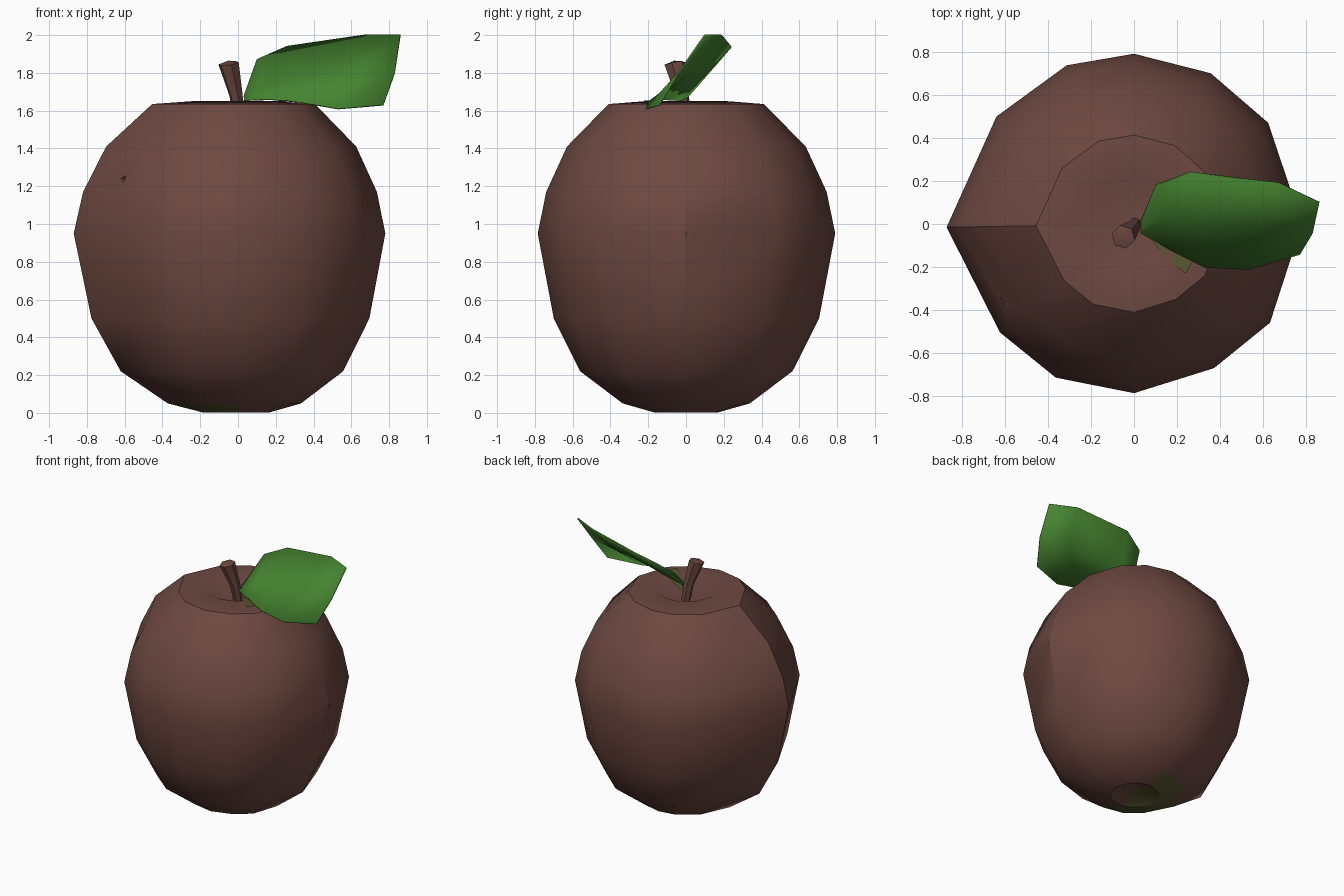
import bpy, bmesh, math
from mathutils import Vector

if "Cube" in bpy.data.objects:
    bpy.data.objects.remove(bpy.data.objects["Cube"])


def material(name, rgb):
    m = bpy.data.materials.new(name)
    m.diffuse_color = (*rgb, 1)
    m.use_nodes = True
    m.node_tree.nodes["Principled BSDF"].inputs["Base Color"].default_value = m.diffuse_color
    return m


BROWN = material("brown skin", (0.155, 0.066, 0.053))
GREEN = material("leaf green", (0.06, 0.23, 0.03))
OLIVE = material("olive", (0.10, 0.09, 0.03))


def make(name, verts, faces, mats, smooth=None):
    me = bpy.data.meshes.new(name)
    me.from_pydata(verts, [], faces)
    bm = bmesh.new()
    bm.from_mesh(me)
    bmesh.ops.recalc_face_normals(bm, faces=bm.faces)
    bm.to_mesh(me)
    bm.free()
    for m in mats:
        me.materials.append(m)
    ob = bpy.data.objects.new(name, me)
    bpy.context.collection.objects.link(ob)
    if smooth:
        bpy.ops.object.select_all(action='DESELECT')
        ob.select_set(True)
        bpy.context.view_layer.objects.active = ob
        bpy.ops.object.shade_smooth_by_angle(angle=math.radians(smooth))
    return ob


def loft(rings, bottom, top):
    """Closed skin through equal rings, with a fan at either end."""
    n = len(rings[0])
    verts = [bottom] + [p for r in rings for p in r] + [top]
    faces = []
    for j in range(n):
        k = (j + 1) % n
        faces.append((0, 1 + k, 1 + j))
        for i in range(len(rings) - 1):
            a, b = 1 + i * n, 1 + (i + 1) * n
            faces.append((a + j, a + k, b + k, b + j))
        e = 1 + (len(rings) - 1) * n
        faces.append((e + j, e + k, len(verts) - 1))
    return verts, faces


# fruit body: uneven twelve-sided lathe, bulging to the left
spokes = [(0, .78), (37, .78), (63, .785), (90, .79), (113, .80), (142, .81),
          (181, .87), (219, .80), (243, .80), (270, .785), (299, .765), (324, .78)]
profile = [(.17, .003), (.335, .05), (.56, .22), (.70, .50), (.785, .95),
           (.74, 1.17), (.63, 1.41), (.41, 1.635), (.22, 1.65)]
rings = []
for r, z in profile:
    rings.append([(r * R / .785 * math.cos(math.radians(a)),
                   r * R / .785 * math.sin(math.radians(a)), z) for a, R in spokes])
body = make("fruit_body", *loft(rings, (0, 0, .07), (0, 0, 1.55)), [BROWN, OLIVE], 35)

# olive blotch inside the bottom hollow
for f in body.data.polygons:
    if f.center.z < 0.03 and f.normal.z < 0 and f.center.x < -0.04:
        f.material_index = 1

# small three-cornered nick in the skin
corners = [Vector(p) for p in ((-.78, -.22, 1.24), (-.57, -.47, 1.33), (-.62, -.48, 1.17))]
apex = Vector((-.60, -.35, 1.24))
outer = [apex + (c - apex) * 1.25 for c in corners]
nick = make("nick_cutter", outer + [apex], [(0, 1, 2), (0, 1, 3), (1, 2, 3), (2, 0, 3)], [BROWN])
nick.hide_render = True
nick.hide_set(True)
cut = body.modifiers.new("nick", 'BOOLEAN')
cut.operation = 'DIFFERENCE'
cut.solver = 'EXACT'
cut.object = nick

# stem: leaning six-sided peg that widens upward
path = [((.005, .0, 1.54), .032), ((-.01, -.02, 1.68), .036), ((-.05, -.06, 1.85), .056)]
axis = Vector((-.15, -.17, 1)).normalized()
u = axis.orthogonal().normalized()
v = axis.cross(u)
rings = [[Vector(c) + (u * math.cos(t) + v * math.sin(t)) * r
          for t in [i * math.tau / 6 for i in range(6)]] for c, r in path]
make("stem", *loft(rings, Vector(path[0][0]), Vector(path[-1][0]) + axis * .015), [BROWN], 35)

# leaf: rows of low edge, midrib and high edge
rows = [
    [(.03, -.04, 1.655), (.035, -.02, 1.66), (.03, .01, 1.675)],
    [(.17, -.12, 1.66), (.14, .03, 1.715), (.10, .18, 1.87)],
    [(.33, -.20, 1.645), (.30, .02, 1.75), (.26, .24, 1.94)],
    [(.53, -.21, 1.61), (.60, .0, 1.79), (.67, .19, 2.0)],
    [(.77, -.14, 1.63), (.83, -.04, 1.80), (.86, .10, 2.0)],
]
verts = [p for r in rows for p in r]
faces = [(3 * i + j, 3 * i + j + 1, 3 * i + j + 4, 3 * i + j + 3)
         for i in range(4) for j in range(2)]
leaf = make("leaf", verts, faces, [GREEN], 40)
thick = leaf.modifiers.new("thickness", 'SOLIDIFY')
thick.thickness = 0.008
thick.offset = 0

# olive patch on the skin under the leaf
make("leaf_scar", [(.04, -.02, 1.60), (.16, -.05, 1.643), (.28, -.16, 1.653), (.24, -.23, 1.653),
                   (.14, -.15, 1.647)], [(0, 1, 2, 3, 4)], [OLIVE])
